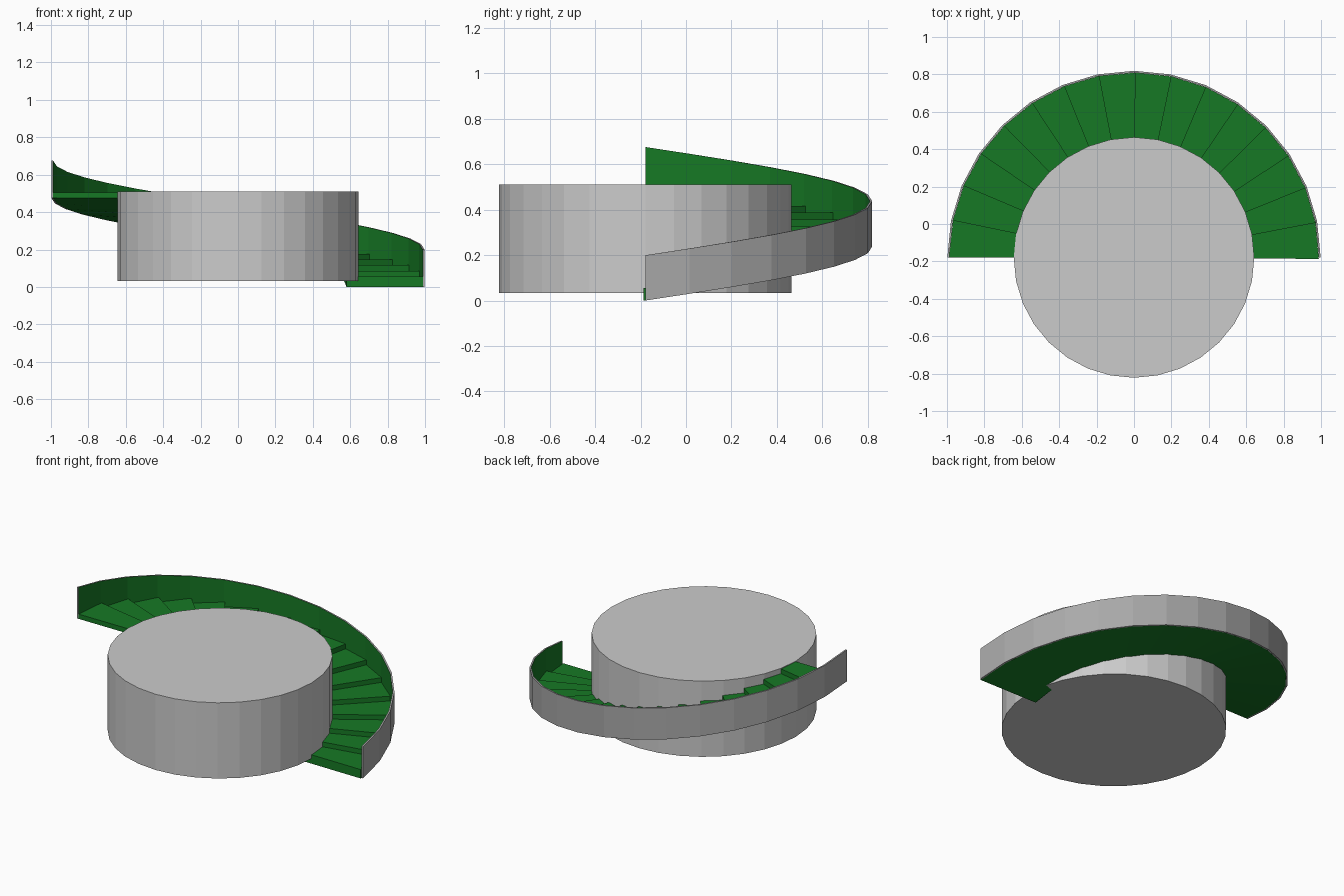
import bpy, bmesh
from math import cos, sin, pi, radians

if "Cube" in bpy.data.objects:
    bpy.data.objects.remove(bpy.data.objects["Cube"])

CY = -0.179            # axis of the column and the stair
STEPS = 16
RISE = 0.476           # climb over the half turn
R_IN, R_OUT, R_WALL = 0.58, 0.988, 0.998
NOSE = radians(0.45)   # small overhang of each tread

green = bpy.data.materials.new("green")
green.diffuse_color = (0.008, 0.19, 0.018, 1)
green.use_nodes = True
green.node_tree.nodes["Principled BSDF"].inputs["Base Color"].default_value = green.diffuse_color
grey = bpy.data.materials.new("grey")
grey.diffuse_color = (0.4, 0.4, 0.4, 1)
grey.use_nodes = True
grey.node_tree.nodes["Principled BSDF"].inputs["Base Color"].default_value = grey.diffuse_color


def point(r, a, z):
    return (r * cos(a), CY + r * sin(a), z)


def ramp(a):
    return max(0.0, RISE * a / pi)


def finish(name, bm, mats=()):
    bmesh.ops.recalc_face_normals(bm, faces=bm.faces)
    me = bpy.data.meshes.new(name)
    bm.to_mesh(me)
    bm.free()
    for m in mats:
        me.materials.append(m)
    ob = bpy.data.objects.new(name, me)
    bpy.context.collection.objects.link(ob)
    return ob


# central column
bpy.ops.mesh.primitive_cylinder_add(vertices=32, radius=0.643, depth=0.478,
                                    location=(0, CY, 0.271))
bpy.context.object.name = "central_column"

# wedge treads with a sloping underside
bm = bmesh.new()
for i in range(STEPS):
    a0, a1 = pi * i / STEPS - NOSE, pi * (i + 1) / STEPS
    top = 0.056 + i * (0.506 - 0.056) / (STEPS - 1)
    v = [bm.verts.new(point(r, a, z))
         for a in (a0, a1) for r in (R_IN, R_OUT) for z in (ramp(a), top)]
    for f in ((0, 1, 3, 2), (4, 6, 7, 5), (0, 4, 5, 1),
              (2, 3, 7, 6), (1, 5, 7, 3), (0, 2, 6, 4)):
        bm.faces.new([v[k] for k in f])
finish("stair_treads", bm, [green])

# rising outer wall, green inside and grey outside
bm = bmesh.new()
rings = []
for i in range(STEPS + 1):
    a = pi * i / STEPS
    z = ramp(a)
    rings.append([bm.verts.new(point(r, a, z + h)) for r, h in
                  ((R_OUT, 0), (R_WALL, 0), (R_WALL, 0.199), (R_OUT, 0.199))])
for p, q in zip(rings, rings[1:]):
    for k in range(4):
        n = (k + 1) % 4
        f = bm.faces.new((p[k], p[n], q[n], q[k]))
        f.material_index = 1 if k == 3 else 0
bm.faces.new(rings[0])
bm.faces.new(rings[-1])
finish("outer_wall", bm, [grey, green])
